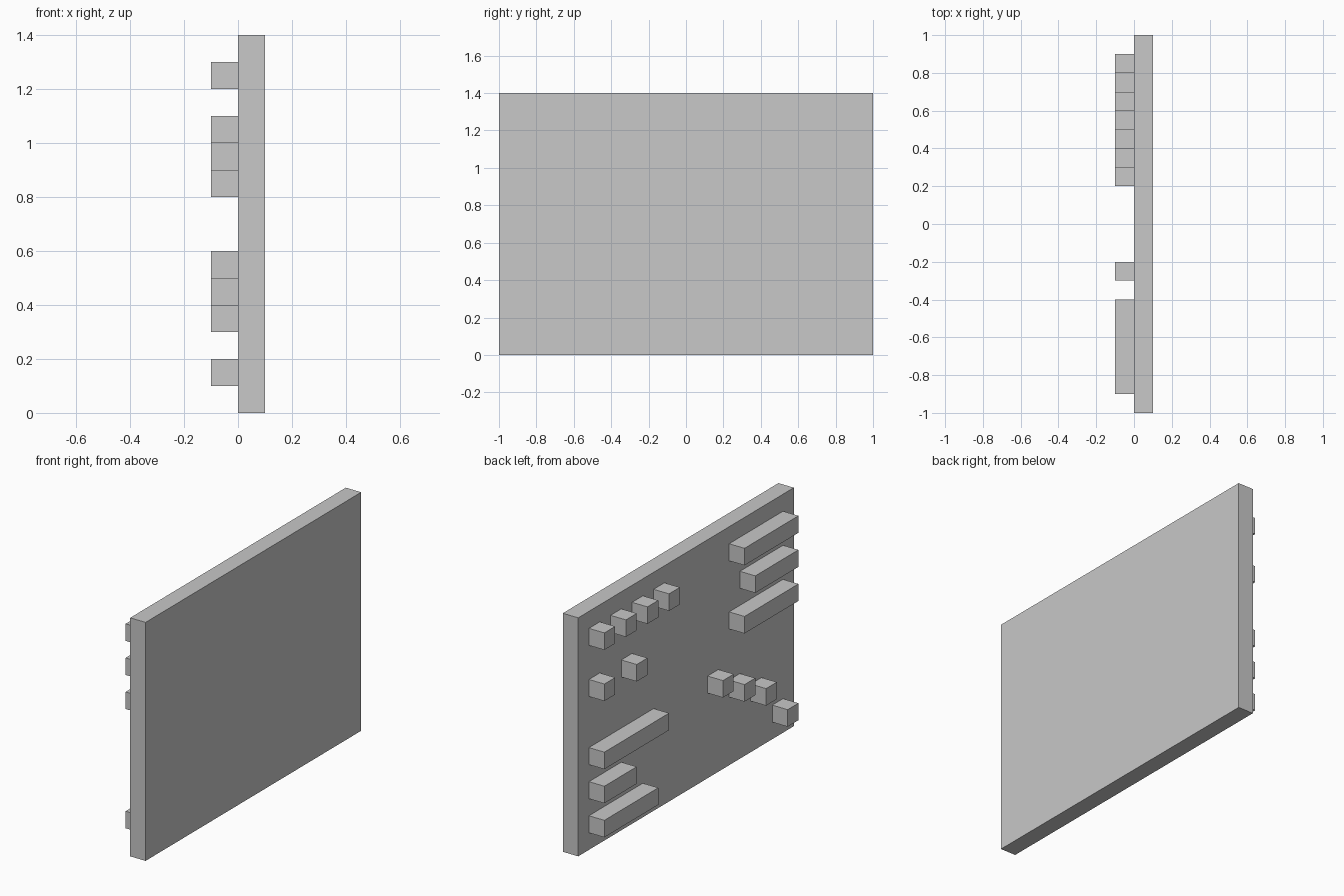
import bpy

cube = bpy.data.objects.get("Cube")
if cube:
    bpy.data.objects.remove(cube, do_unlink=True)

# Single plain grey material
grey = bpy.data.materials.new("light grey")
grey.use_nodes = True
colour = (0.58, 0.58, 0.58, 1)
grey.diffuse_color = colour
grey.node_tree.nodes["Principled BSDF"].inputs["Base Color"].default_value = colour


def box(name, x, y, z):
    """Box spanning the given (low, high) range on each axis."""
    spans = (x, y, z)
    bpy.ops.mesh.primitive_cube_add(size=1, location=[(a + b) / 2 for a, b in spans])
    obj = bpy.context.object
    obj.name = name
    obj.scale = [b - a for a, b in spans]
    bpy.ops.object.transform_apply(location=False, rotation=False, scale=True)
    obj.data.materials.append(grey)
    return obj


STUD = 0.1


def raised(name, y_low, z_low, length=STUD):
    """Square-section bar raised from the -x face of the panel."""
    return box(name, (-STUD, 0), (y_low, y_low + length), (z_low, z_low + STUD))


# Main panel
box("panel", (0, 0.1), (-1, 1), (0, 1.4))

# Upper row of evenly spaced blocks
for i in range(4):
    raised(f"upper_block_{i + 1}", 0.8 - 0.2 * i, 1.2)

# Pair of blocks below the row
for i, y in enumerate((0.8, 0.5)):
    raised(f"middle_block_{i + 1}", y, 0.9)

# Lower bars, sharing the same outer end
for i, length in enumerate((0.5, 0.3, 0.6)):
    raised(f"lower_bar_{i + 1}", 0.9 - length, 0.1 + 0.2 * i, length)

# Upper bars at the opposite end
for i, length in enumerate((0.5, 0.4, 0.5)):
    raised(f"upper_bar_{i + 1}", -0.9, 0.8 + 0.2 * i, length)

# Descending blocks
for i, z in enumerate((0.5, 0.4, 0.3, 0.1)):
    raised(f"descending_block_{i + 1}", -0.3 - 0.2 * i, z)
